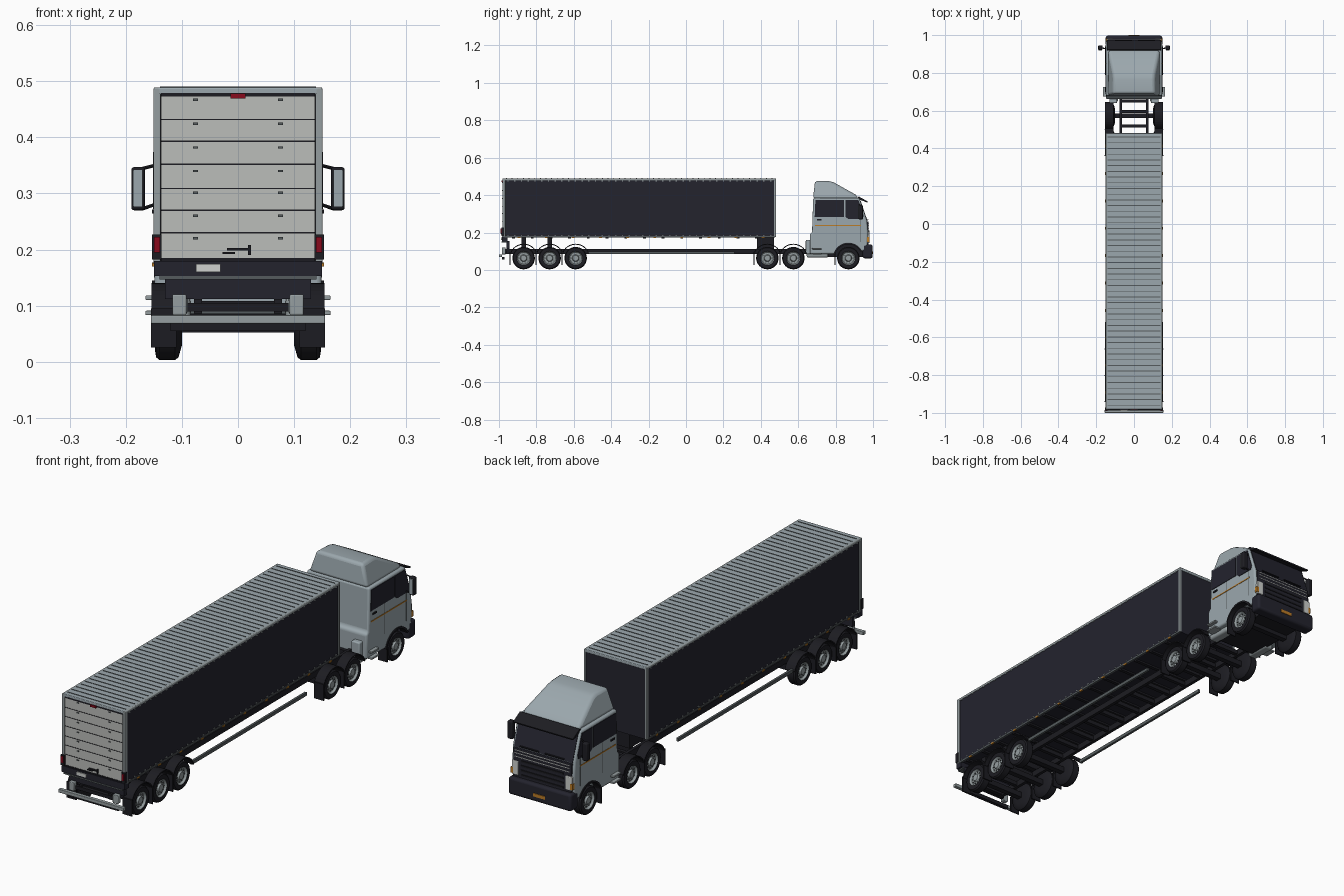
import bpy, bmesh, math
from mathutils import Matrix, Vector

if "Cube" in bpy.data.objects:
    bpy.data.objects.remove(bpy.data.objects["Cube"])

def mat(name, r, g, b):
    m = bpy.data.materials.new(name)
    m.diffuse_color = (r, g, b, 1)
    m.use_nodes = True
    m.node_tree.nodes["Principled BSDF"].inputs["Base Color"].default_value = m.diffuse_color
    return m

PAINT = mat("blue_grey_paint", .33, .39, .42)
NAVY = mat("dark_curtain", .017, .017, .027)
BLACK = mat("black_rubber", .012, .012, .016)
DOOR = mat("pale_door", .50, .51, .49)
STEEL = mat("steel", .30, .34, .35)
SEAM = mat("seam_grey", .09, .105, .11)
AMBER = mat("amber", .50, .20, .02)
RED = mat("red_lamp", .25, .003, .012)
LAMP = mat("lamp_glass", .62, .64, .62)

def finish(bm, name, mats, bevel=0, smooth=False):
    bmesh.ops.recalc_face_normals(bm, faces=bm.faces)
    me = bpy.data.meshes.new(name)
    bm.to_mesh(me)
    bm.free()
    ob = bpy.data.objects.new(name, me)
    bpy.context.collection.objects.link(ob)
    for m in mats if isinstance(mats, list) else [mats]:
        me.materials.append(m)
    if bevel:
        mod = ob.modifiers.new("bevel", 'BEVEL')
        mod.width, mod.segments, mod.limit_method = bevel, 3, 'ANGLE'
        mod.angle_limit = math.radians(35)
    if smooth:
        bpy.context.view_layer.objects.active = ob
        ob.select_set(True)
        bpy.ops.object.shade_smooth_by_angle(angle=math.radians(35))
        ob.select_set(False)
    return ob

def boxes(name, m, items, bevel=0, both=False):
    """items: (x0, x1, y0, y1, z0, z1); both repeats them across x = 0"""
    bm = bmesh.new()
    if both:
        items = items + [(-b, -a, *r) for a, b, *r in items]
    for x0, x1, y0, y1, z0, z1 in items:
        M = Matrix.Translation(((x0+x1)/2, (y0+y1)/2, (z0+z1)/2)) @ Matrix.Diagonal((x1-x0, y1-y0, z1-z0, 1))
        bmesh.ops.create_cube(bm, size=1, matrix=M)
    return finish(bm, name, m, bevel, bool(bevel))

def prism(name, m, prof, spans, bevel=0):
    """y,z profile extruded over each x span"""
    bm = bmesh.new()
    for a, b in spans:
        f = bm.faces.new([bm.verts.new((a, y, z)) for y, z in prof])
        g = bmesh.ops.extrude_face_region(bm, geom=[f])['geom']
        bmesh.ops.translate(bm, vec=(b-a, 0, 0), verts=[v for v in g if isinstance(v, bmesh.types.BMVert)])
    return finish(bm, name, m, bevel, bool(bevel))

def arc(cy, cz, r, a0, a1, n):
    return [(cy + r*math.cos(math.radians(a0+(a1-a0)*i/n)), cz + r*math.sin(math.radians(a0+(a1-a0)*i/n))) for i in range(n+1)]

def mirrored(a, b):
    return [(a, b), (-b, -a)]

AXLES = [-.868, -.729, -.59, .435, .574, .868]
WZ = .063

# wheels: lathed tyre and dished hub, material by radius
prof = [(.100, .034), (.106, .055), (.112, .060), (.140, .060), (.146, .055), (.148, .042), (.146, .037),
        (.143, .036), (.137, .031), (.137, .019), (.145, .015), (.146, 0)]
bm = bmesh.new()
N = 32
for s in (1, -1):
    for y in AXLES:
        rings = [[bm.verts.new((s*x, y + r*math.cos(2*math.pi*i/N), WZ + r*math.sin(2*math.pi*i/N))) for i in range(N)]
                 for x, r in prof[:-1]]
        for k in range(len(rings)-1):
            for i in range(N):
                j = (i+1) % N
                f = bm.faces.new((rings[k][i], rings[k][j], rings[k+1][j], rings[k+1][i]))
                f.material_index = 1 if k >= 6 else 0
        bm.faces.new(rings[0])
        bm.faces.new(rings[-1]).material_index = 1
finish(bm, "wheels", [BLACK, STEEL], smooth=True)

# hub bolts, axles and fenders
bm = bmesh.new()
for s in (1, -1):
    for y in AXLES:
        for i in range(10):
            a = math.pi*i/5
            M = Matrix.Translation((s*.138, y+.025*math.cos(a), WZ+.025*math.sin(a))) @ Matrix.Rotation(math.pi/2, 4, 'Y')
            bmesh.ops.create_cone(bm, cap_ends=True, segments=6, radius1=.0025, radius2=.0025, depth=.006, matrix=M)
finish(bm, "hub_bolts", SEAM)
boxes("axles", BLACK, [(-.11, .11, y-.012, y+.012, .052, .076) for y in AXLES])
for i, y in enumerate(AXLES[:5]):
    prism("fender_%d" % i, BLACK, arc(y, WZ, .077, 20, 160, 16) + arc(y, WZ, .072, 160, 20, 16), mirrored(.108, .154))
boxes("mudflaps", BLACK, [(.11, .155, y-.075, y-.070, .025, .095) for y in AXLES], both=True)

# ladder chassis with cross members
boxes("chassis_rails", BLACK, [(.064, .078, -.97, .92, .086, .112)], both=True)
boxes("cross_members", BLACK, [(-.07, .07, y-.008, y+.008, .09, .108)
      for y in [-.95+.1*i for i in range(14)] + [.45, .52, .595, .65, .8]])
boxes("side_guards", SEAM, [(.136, .146, -.52, .26, .084, .098)], both=True)
boxes("fifth_wheel", BLACK, [(-.06, .06, .38, .47, .112, .172)])
boxes("trailer_supports", BLACK, [(-.10, .10, y-.012, y+.012, .112, .176) for y in (-.868, -.729)])

# rear underside and bumper
boxes("rear_beam", NAVY, [(-.15, .15, -.985, -.955, .153, .18), (-.13, .13, -.96, -.945, .112, .154)])
boxes("rear_beam_lip", SEAM, [(-.14, .14, -.987, -.955, .147, .153)])
boxes("rear_bumper", STEEL, [(-.155, .155, -1, -.984, .068, .083)], bevel=.002)
boxes("bumper_backing", BLACK, [(-.12, .12, -.985, -.97, .055, .07), (-.09, .09, -.975, -.96, .09, .105)])
boxes("bumper_brackets", STEEL, [(.092, .117, -.985, -.965, .083, .12)], bevel=.003, both=True)
boxes("number_plate", LAMP, [(-.075, -.031, -.989, -.984, .16, .174)])

# trailer body, floor beams and frame
boxes("trailer_box", NAVY, [(-.148, .148, -.975, .478, .176, .484)])
boxes("floor_beams", BLACK, [(-.14, .14, -.93+.1*i, -.915+.1*i, .168, .177) for i in range(14)])
boxes("corner_posts", STEEL, [(.138, .1505, -.982, -.966, .178, .487), (.141, .1505, .47, .481, .176, .487)], bevel=.002, both=True)
boxes("roof_rails", STEEL, [(.139, .1505, -.982, .481, .478, .489)], bevel=.003, both=True)
boxes("roof", PAINT, [(-.147, .147, -.982, .481, .476, .489)], bevel=.003)
n = 48
boxes("roof_seams", SEAM, [(-.139, .139, y-.0022, y+.0022, .488, .4905) for y in [-.96+1.42*i/(n-1) for i in range(n)]])
boxes("lower_rails", SEAM, [(.143, .1505, -.97, .475, .174, .181)], both=True)
boxes("curtain_buckles", STEEL, [(.147, .151, y, y+.007, z, z+.004)
      for y in [-.955+.036*i for i in range(40)] for z in (.184, .474)], both=True)
boxes("side_markers", AMBER, [(.147, .153, -.9+.145*i, -.885+.145*i, .170, .177) for i in range(10)], both=True)

# rear roller door
boxes("rear_door", DOOR, [(-.137, .137, -.980, -.97, .185, .474)])
boxes("door_seams", BLACK, [(-.137, .137, -.9815, -.979, z-.001, z+.001) for z in (.432, .393, .352, .309, .27, .23)]
      + [(-.137, .137, -.982, -.97, .473, .48), (-.137, .137, -.982, -.97, .179, .185)])
boxes("door_hinges", SEAM, [(.071, .08, -.983, -.979, z-.002, z+.002)
      for z in (.467, .424, .382, .34, .301, .26, .22)], both=True)
boxes("door_handle", BLACK, [(-.02, .02, -.988, -.98, .198, .203), (.018, .023, -.988, -.98, .19, .208), (-.028, -.005, -.985, -.98, .192, .196)])
boxes("top_lamp", RED, [(-.013, .013, -.986, -.978, .469, .478)])
boxes("tail_lamp_housings", BLACK, [(.136, .153, -.987, -.972, .182, .227)], both=True)
boxes("tail_lamps", RED, [(.139, .150, -.991, -.986, .195, .222)], both=True)

# cab shell with wheel arch
cab = [(.662, .085)] + arc(.868, WZ, .076, 163, 30, 18) + [(.968, .101), (.973, .20), (.967, .265), (.926, .385), (.68, .385), (.674, .20), (.662, .19)]
prism("cab_shell", PAINT, cab, [(-.149, .149)], bevel=.010)
prism("wheel_arch_trim", BLACK, arc(.868, WZ, .082, 166, 28, 18) + arc(.868, WZ, .074, 28, 166, 18), mirrored(.120, .153))
boxes("cab_underbody", BLACK, [(-.10, .10, .67, .955, .07, .15)])

# roof fairing, narrowing towards the top
bm = bmesh.new()
sec = [(.679, .382, .140), (.924, .382, .140), (.908, .402, .132), (.79, .468, .108), (.765, .475, .106), (.69, .475, .112)]
L, R = [[bm.verts.new((s*x, y, z)) for y, z, x in sec] for s in (-1, 1)]
bm.faces.new(L)
bm.faces.new(R)
for i in range(len(sec)):
    j = (i+1) % len(sec)
    bm.faces.new((L[i], L[j], R[j], R[i]))
finish(bm, "roof_fairing", PAINT, .016, True)

# windows, visor, grille and front details
def front(z):
    return .967 - (z-.265)*.041/.12 if z > .265 else .973 - max(0, z-.2)*.006/.065
prism("windshield", NAVY, [(front(.262)-.004, .262), (front(.262)+.003, .262), (front(.372)+.003, .372), (front(.372)-.004, .372)], [(-.139, .139)])
prism("sun_visor", BLACK, [(.918, .388), (.925, .392), (.972, .366), (.970, .360), (.926, .376)], [(-.142, .142)])
for nm, pts in (("side_windows", [(.688, .284), (.846, .284), (.846, .374), (.692, .374)]),
                ("quarter_windows", [(.852, .284), (.868, .272), (.945, .272), (.950, .29), (.922, .374), (.852, .374)])):
    prism(nm, NAVY, pts, mirrored(.146, .1515))
boxes("door_stripe", AMBER, [(.147, .1505, .69, .935, .235, .240)], both=True)
boxes("door_gaps", SEAM, [(.147, .150, .782, .784, .15, .284), (.147, .150, .93, .932, .15, .272)], both=True)
boxes("door_pulls", BLACK, [(.147, .153, .70, .725, .264, .271)], both=True)
boxes("grille", NAVY, [(-.139, .139, .962, .977, .128, .259)], bevel=.003)
boxes("grille_bars", LAMP, [(-.13, .13, .975, .979, z, z+.003) for z in (.249, .237, .222)])
boxes("grille_slats", BLACK, [(-.10, .10, .975, .980, z, z+.007) for z in (.145, .165, .185, .205)])
boxes("headlights", LAMP, [(.112, .143, .968, .981, .145, .205)], bevel=.003, both=True)
boxes("turn_signals", AMBER, [(.136, .147, .966, .982, .15, .175)], both=True)
boxes("front_bumper", NAVY, [(-.15, .15, .945, .997, .062, .136)], bevel=.010)
boxes("front_plate", AMBER, [(-.028, .028, .995, 1, .085, .099)])
boxes("wipers", BLACK, [(-.10, -.01, .969, .975, .266, .270), (.02, .11, .969, .975, .266, .270)])

# mirrors on arms
boxes("mirror_housings", BLACK, [(.166, .190, .922, .945, .270, .347)], bevel=.005, both=True)
boxes("mirror_glass", PAINT, [(.170, .187, .9195, .924, .277, .342)], both=True)
bm = bmesh.new()
for s in (1, -1):
    for z0, z1 in ((.352, .344), (.268, .276)):
        z0, z1 = (z0, z1) if z0 > .3 else (.283, .272)
        a, b = Vector((s*.14, .925, z0)), Vector((s*.172, .933, z1))
        M = Matrix.Translation((a+b)/2) @ (b-a).to_track_quat('Z', 'Y').to_matrix().to_4x4()
        bmesh.ops.create_cone(bm, cap_ends=True, segments=8, radius1=.003, radius2=.003, depth=(b-a).length, matrix=M)
finish(bm, "mirror_arms", BLACK)

# steps and tanks behind the cab
boxes("cab_steps", STEEL, [(.12, .165, .675, .725, z, z+.008) for z in (.083, .11)], bevel=.002, both=True)
boxes("side_tanks", STEEL, [(.085, .128, .645, .76, .066, .118)], bevel=.010, both=True)
boxes("rear_cab_blocks", PAINT, [(.09, .13, .64, .67, .085, .16)], bevel=.005, both=True)
